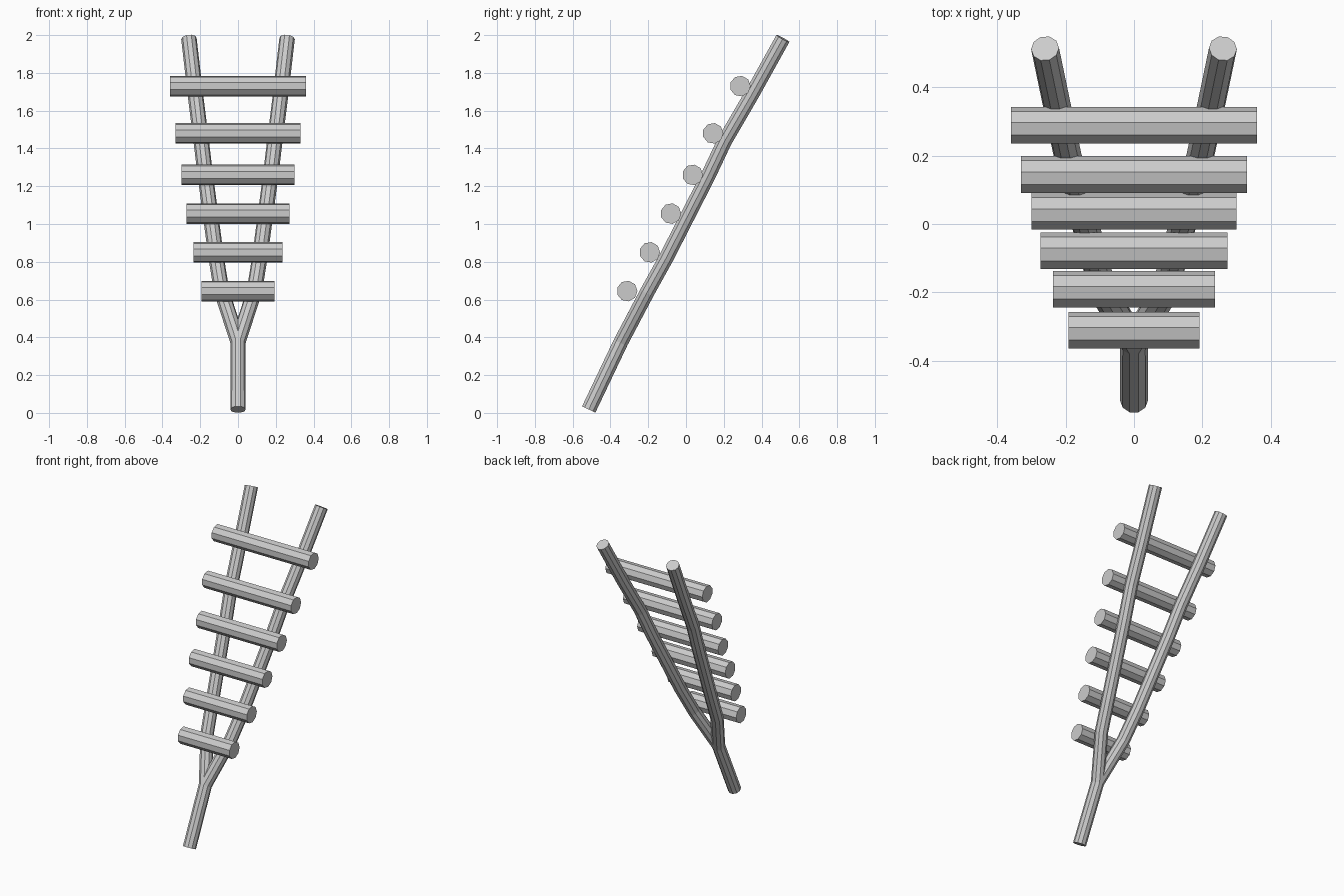
import bpy, bmesh
from math import cos, sin, pi, radians
from mathutils import Vector

if "Cube" in bpy.data.objects:
    bpy.data.objects.remove(bpy.data.objects["Cube"])


def finish(bm, name):
    bmesh.ops.recalc_face_normals(bm, faces=bm.faces)
    mesh = bpy.data.meshes.new(name)
    bm.to_mesh(mesh)
    bm.free()
    obj = bpy.data.objects.new(name, mesh)
    bpy.context.collection.objects.link(obj)
    return obj


def tube(path, radius, sides, ref, phase=0.0):
    """Sweep a polygon along a path, with flat caps."""
    bm = bmesh.new()
    pts = [Vector(p) for p in path]
    rings = []
    for i, p in enumerate(pts):
        t = Vector()
        if i > 0:
            t += (p - pts[i - 1]).normalized()
        if i < len(pts) - 1:
            t += (pts[i + 1] - p).normalized()
        t.normalize()
        u = (ref - t * t.dot(ref)).normalized()
        v = t.cross(u)
        rings.append([bm.verts.new(p + radius * (u * cos(phase + 2 * pi * k / sides)
                                                 + v * sin(phase + 2 * pi * k / sides)))
                      for k in range(sides)])
    for a, b in zip(rings, rings[1:]):
        for k in range(sides):
            n = (k + 1) % sides
            bm.faces.new((a[k], a[n], b[n], b[k]))
    bm.faces.new(rings[0])
    bm.faces.new(rings[-1])
    bmesh.ops.recalc_face_normals(bm, faces=bm.faces)
    return bm


# Forked pole: stem plus one rail, cut on the centre plane and mirrored
path = [(0, -0.515, 0.018), (0, -0.345, 0.375), (0.086, -0.205, 0.64),
        (0.115, -0.105, 0.82), (0.172, 0.115, 1.25), (0.195, 0.205, 1.44),
        (0.225, 0.345, 1.68), (0.26, 0.513, 1.982)]
bm = tube(path, 0.041, 10, Vector((1, 0, 0)))
bmesh.ops.bisect_plane(bm, geom=bm.verts[:] + bm.edges[:] + bm.faces[:], dist=1e-5,
                       plane_co=(0, 0, 0), plane_no=(1, 0, 0), clear_inner=True)
pole = finish(bm, "forked_pole")
mirror = pole.modifiers.new("Mirror", 'MIRROR')
mirror.use_clip = True
mirror.merge_threshold = 0.001

# Rungs resting on the front of the rails: y, z, half length
rungs = [(-0.312, 0.645, 0.192), (-0.192, 0.85, 0.236), (-0.08, 1.055, 0.273),
         (0.035, 1.26, 0.30), (0.143, 1.48, 0.33), (0.287, 1.73, 0.36)]
for i, (y, z, h) in enumerate(rungs):
    finish(tube([(-h, y, z), (h, y, z)], 0.055, 9, Vector((0, 1, 0)), radians(80)),
           f"rung_{i + 1}")
